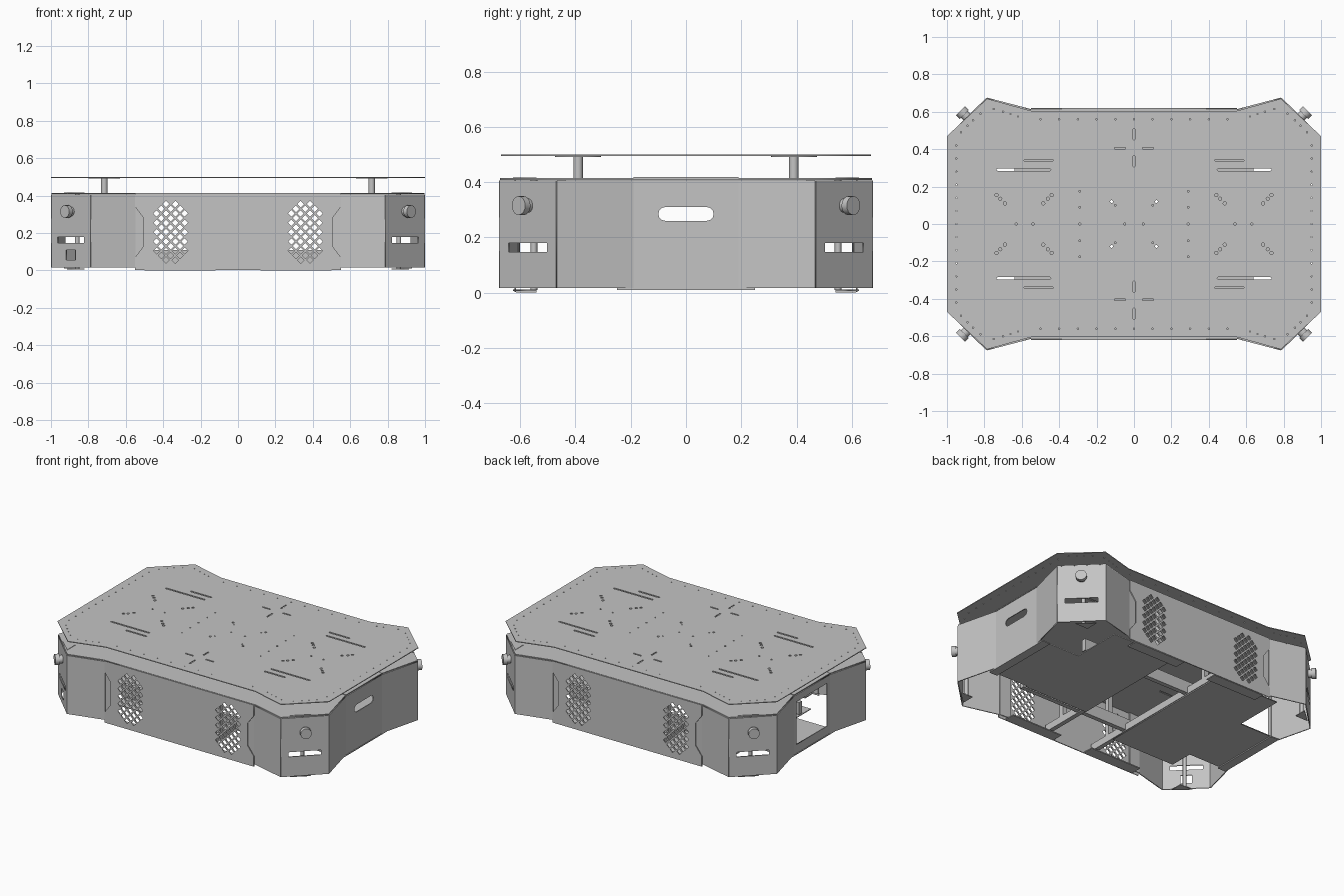
import bpy, bmesh, math
from mathutils import Matrix, Vector

cube = bpy.data.objects.get("Cube")
if cube:
    bpy.data.objects.remove(cube)


def material(name, value):
    m = bpy.data.materials.new(name)
    m.use_nodes = True
    m.diffuse_color = (value, value, value, 1)
    m.node_tree.nodes["Principled BSDF"].inputs["Base Color"].default_value = (value, value, value, 1)
    return m


GREY = material("sheet grey", 0.55)
SIGNS = [(a, b) for a in (-1, 1) for b in (-1, 1)]


def add(name, mesh, matrix=Matrix()):
    mesh.materials.clear()
    mesh.materials.append(GREY)
    ob = bpy.data.objects.new(name, mesh)
    ob.matrix_world = matrix
    bpy.context.collection.objects.link(ob)
    return ob


def sheet(name, outline, holes=(), thick=0.006, matrix=Matrix()):
    """Flat cut sheet: an outline with holes, filled and given thickness."""
    cu = bpy.data.curves.new(name, 'CURVE')
    cu.dimensions, cu.fill_mode, cu.extrude = '2D', 'BOTH', thick / 2
    for loop in [outline, *holes]:
        sp = cu.splines.new('POLY')
        sp.points.add(len(loop) - 1)
        for pt, (x, y) in zip(sp.points, loop):
            pt.co = (x, y, 0, 1)
        sp.use_cyclic_u = True
    tmp = bpy.data.objects.new(name + "_cut", cu)
    bpy.context.collection.objects.link(tmp)
    dg = bpy.context.evaluated_depsgraph_get()
    mesh = bpy.data.meshes.new_from_object(tmp.evaluated_get(dg))
    bpy.data.objects.remove(tmp)
    return add(name, mesh, matrix)


def level(z):
    return Matrix.Translation((0, 0, z))


def rect(x0, x1, y0, y1):
    return [(x0, y0), (x1, y0), (x1, y1), (x0, y1)]


def disc(x, y, r, n=8):
    return [(x + r * math.cos(i * math.tau / n), y + r * math.sin(i * math.tau / n)) for i in range(n)]


def slot(x, y, length, height):
    """Rounded slot along the first axis."""
    r, h = height / 2, length / 2 - height / 2
    arc = [math.radians(a) for a in range(-90, 91, 30)]
    right = [(x + h + r * math.cos(a), y + r * math.sin(a)) for a in arc]
    return right + [(2 * x - px, 2 * y - py) for px, py in right]


def upright(p, q):
    """Frame of a wall from p to q: x along the wall, y up."""
    p, q = Vector((*p, 0)), Vector((*q, 0))
    x, y = (q - p).normalized(), Vector((0, 0, 1))
    m = Matrix((x, y, x.cross(y))).transposed().to_4x4()
    m.translation = (p + q) / 2
    return m, (q - p).length / 2


def wall(name, p, q, holes=(), z0=0.017, z1=0.406):
    m, h = upright(p, q)
    return sheet(name, rect(-h, h, z0, z1), holes, 0.006, m)


def box(name, lo, hi):
    bm = bmesh.new()
    bmesh.ops.create_cube(bm, size=1)
    for v in bm.verts:
        v.co = [(l + h) / 2 + c * (h - l) for c, l, h in zip(v.co, lo, hi)]
    mesh = bpy.data.meshes.new(name)
    bm.to_mesh(mesh)
    return add(name, mesh)


def rod(name, start, end, r, n=20):
    start, end = Vector(start), Vector(end)
    bm = bmesh.new()
    bmesh.ops.create_cone(bm, cap_ends=True, segments=n, radius1=r, radius2=r, depth=(end - start).length)
    for f in bm.faces:
        f.smooth = len(f.verts) == 4
    for e in bm.edges:
        e.smooth = all(f.smooth for f in e.link_faces)
    mesh = bpy.data.meshes.new(name)
    bm.to_mesh(mesh)
    turn = (end - start).to_track_quat('Z', 'Y').to_matrix().to_4x4()
    return add(name, mesh, Matrix.Translation((start + end) / 2) @ turn)


def ring(quarter):
    """Mirror the points of one quarter into a closed outline."""
    half = quarter + [(-x, y) for x, y in reversed(quarter)]
    return half + [(-x, -y) for x, y in half]


# Top plate with mounting holes and slots
through = [disc(sx * 0.12, sy * 0.12, 0.008) for sx, sy in SIGNS]
long_slots = [slot(sx * 0.59, sy * 0.29, 0.29, 0.011) for sx, sy in SIGNS]
holes = through + long_slots
for sx, sy in SIGNS:
    holes.append(slot(sx * 0.51, sy * 0.34, 0.155, 0.011))
    holes.append(slot(sx * 0.075, sy * 0.405, 0.06, 0.009))
    for d in (0, 0.02, 0.045):
        holes.append(disc(sx * (0.44 + d), sy * (0.155 - d), 0.009))
        holes.append(disc(sx * (0.735 - d), sy * (0.155 - d), 0.009))
    for x, y in ((0.1, 0.1), (0.29, 0.175), (0.29, 0.09)):
        holes.append(disc(sx * x, sy * y, 0.005, 6))
    for x, y in ((0.62, 0.575), (0.66, 0.588), (0.7, 0.6), (0.75, 0.615), (0.82, 0.59),
                 (0.86, 0.555), (0.89, 0.525), (0.925, 0.49)):
        holes.append(disc(sx * x, sy * y, 0.004, 6))
for s in (-1, 1):
    holes += [[(y, x) for x, y in slot(s * c, 0, 0.06, 0.009)] for c in (0.335, 0.48)]
    holes += [disc(0.1 * i, s * 0.56, 0.004, 6) for i in range(-5, 6)]
    holes += [disc(s * 0.95, 0.07 * i, 0.004, 6) for i in range(-6, 7)]
    holes += [disc(s * x, 0, 0.006) for x in (0.05, 0.29, 0.54, 0.63)]
sheet("top_plate", ring([(1, 0.47), (0.785, 0.67), (0.55, 0.605)]), holes, 0.005, level(0.497))

# Lower deck
side, bend, corner, joint = (0.925, 0.19), (0.996, 0.468), (0.787, 0.673), (0.55, 0.611)
sheet("lower_deck", ring([side, bend, corner, joint]), through + long_slots, 0.006, level(0.411))

# Corner walls, knobs, slanted side panels, posts and brackets
for sx, sy in SIGNS:
    def at(p):
        return (sx * p[0], sy * p[1])
    cuts = [rect(-0.1, 0.1, 0.148, 0.179)]
    if sx < 0 and sy < 0:
        cuts.append(rect(-0.035, 0.035, 0.055, 0.11))
    wall("corner_wall", at(corner), at(bend), cuts)
    wall("slanted_panel", at(joint), at(corner))
    wall("panel_return", at((0.47, 0.603)), at((0.55, 0.607)))
    wall("side_slant", at(bend), at(side))
    mid = Vector((sx * 0.89, sy * 0.569, 0.315))
    out = Vector((sx, sy, 0)).normalized()
    rod("knob_stem", mid, mid + out * 0.03, 0.026)
    rod("knob_cap", mid + out * 0.025, mid + out * 0.052, 0.034)
    x, y = sx * 0.715, sy * 0.39
    rod("post", (x, y, 0.41), (x, y, 0.495), 0.017)
    rod("post_flange", (x, y, 0.491), (x, y, 0.495), 0.083, 24)
    foot = [at(p) for p in ((0.82, 0.625), (0.915, 0.54), (0.82, 0.54))]
    sheet("corner_foot", foot, (), 0.005, level(0.009))
    sheet("corner_tab", foot, (), 0.004, level(0.415))
    rod("corner_leg", (sx * 0.86, sy * 0.55, 0.01), (sx * 0.86, sy * 0.55, 0.41), 0.012, 8)

# End walls: a handle slot on one side, a large opening on the other
wall("handle_wall", (0.925, -0.19), (0.925, 0.19), [slot(0, 0.285, 0.2, 0.05)])
wall("opening_wall", (-0.925, -0.19), (-0.925, 0.19), [rect(-0.16, 0.16, 0.075, 0.36)])
for s in (-1, 1):
    xs = sorted((s * 0.87, s * 0.93))
    box("end_flange", (xs[0], -0.25, 0.01), (xs[1], 0.25, 0.017))
    box("end_tab", (xs[0], -0.19, 0.412), (xs[1], 0.19, 0.418))

# Front and back panels with diamond grilles
PITCH, HALF = 0.05, 0.0175


def grille(cx, cz):
    cells = []
    for row in range(-6, 7):
        n = 3 if row % 2 else 4
        if abs(row) == 6:
            n = 2
        for i in range(n):
            x, z = cx + (i - (n - 1) / 2) * PITCH, cz + row * PITCH / 2
            cells.append(disc(x, z, HALF, 4))
    return cells


edge = [(0.55, 0.002), (0.55, 0.07), (0.505, 0.13), (0.505, 0.28), (0.55, 0.34), (0.55, 0.412)]
outline = edge + [(-x, z) for x, z in reversed(edge)]
for s, name in ((-1, "front_panel"), (1, "back_panel")):
    m, h = upright((-0.55, s * 0.617), (0.55, s * 0.617))
    sheet(name, outline, grille(-0.36, 0.205) + grille(0.36, 0.205), 0.006, m)
    ys = sorted((s * 0.54, s * 0.614))
    for x in (-0.5, 0.12):
        box("panel_flange", (x, ys[0], 0), (x + 0.38, ys[1], 0.007))
    box("panel_lip", (-0.55, ys[0], 0.408), (0.55, ys[1], 0.414))

# Floor plates with open corners and a gap between them
for s, low, name in ((1, -0.25, "left_floor"), (-1, -0.4, "right_floor")):
    pts = [(0.17, low), (0.64, low), (0.64, -0.24), (0.925, -0.24), (0.925, 0.24),
           (0.64, 0.24), (0.64, 0.58), (0.17, 0.58)]
    sheet(name, [(s * x, y) for x, y in pts], (), 0.006, level(0.02))

# Inner frame
for s in (-1, 1):
    box("cross_beam", (s * 0.18 - 0.015, -0.6, 0.023), (s * 0.18 + 0.015, 0.6, 0.07))
    box("tie_beam", (-0.64, s * 0.29 - 0.015, 0.03), (0.64, s * 0.29 + 0.015, 0.11))
for sx, sy in SIGNS:
    x, y = sx * 0.18, sy * 0.45
    box("frame_upright", (x - 0.015, y - 0.015, 0.05), (x + 0.015, y + 0.015, 0.41))
